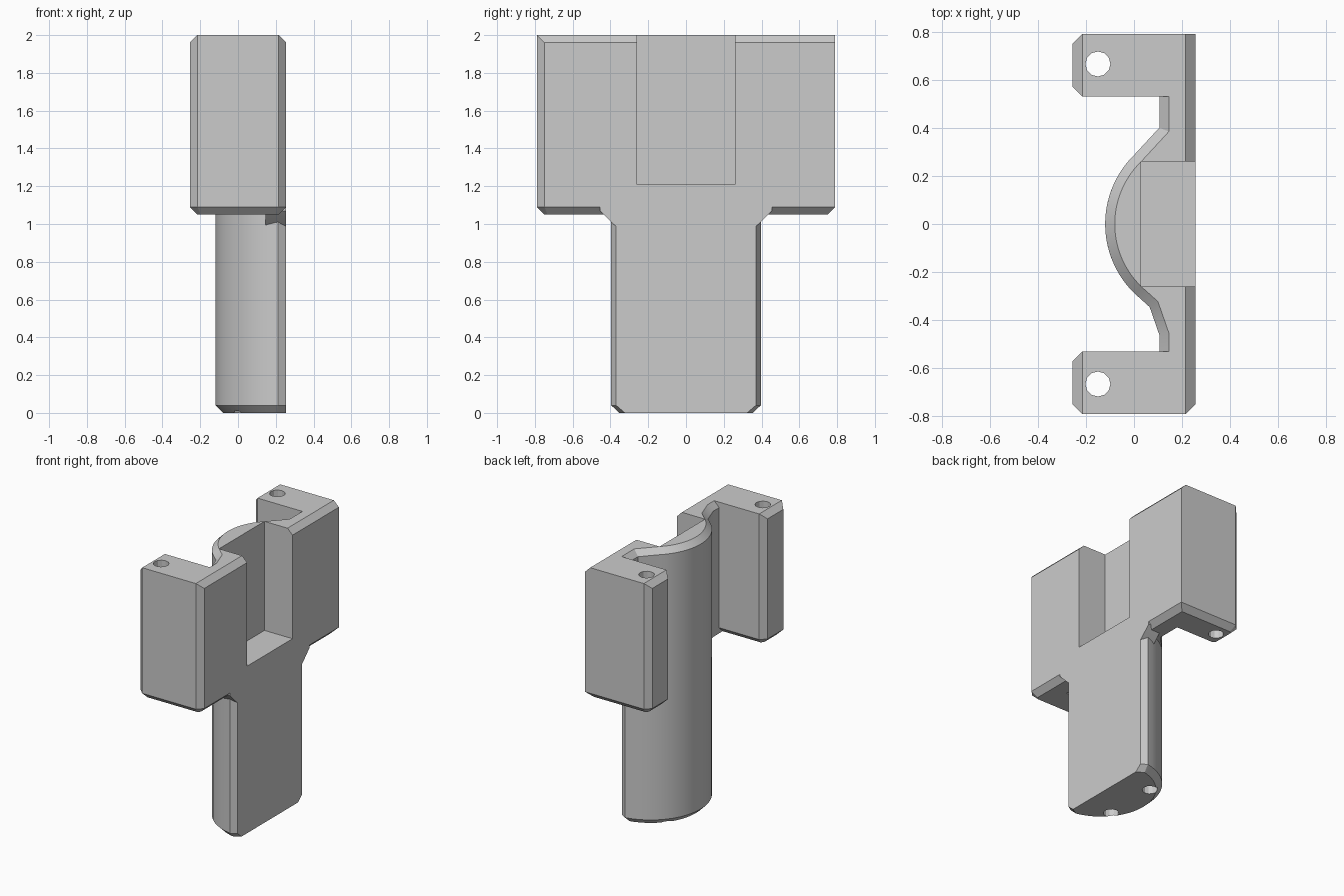
import bpy, bmesh, math
from mathutils import Matrix, Vector

if "Cube" in bpy.data.objects:
    bpy.data.objects.remove(bpy.data.objects["Cube"], do_unlink=True)

grey = bpy.data.materials.new("plain_grey")
grey.use_nodes = True
colour = (0.6, 0.6, 0.6, 1)
grey.diffuse_color = colour
grey.node_tree.nodes["Principled BSDF"].inputs["Base Color"].default_value = colour

BACK, LOW, TOP, CUT = 0.255, 1.05, 2.0, 0.04


def finish(name, bm):
    bmesh.ops.recalc_face_normals(bm, faces=bm.faces)
    mesh = bpy.data.meshes.new(name)
    bm.to_mesh(mesh)
    bm.free()
    mesh.materials.append(grey)
    obj = bpy.data.objects.new(name, mesh)
    bpy.context.collection.objects.link(obj)
    return obj


def extrude(points, offset):
    bm = bmesh.new()
    face = bm.faces.new([bm.verts.new(p) for p in points])
    new = bmesh.ops.extrude_face_region(bm, geom=[face])["geom"]
    bmesh.ops.translate(bm, vec=offset,
                        verts=[v for v in new if isinstance(v, bmesh.types.BMVert)])
    return bm


def prism(name, outline, z0, z1, chamfered=None):
    """Upright prism; chamfered(midpoint) picks the edges to cut."""
    bm = extrude([(x, y, z0) for x, y in outline], (0, 0, z1 - z0))
    if chamfered:
        edges = [e for e in bm.edges
                 if abs(e.verts[0].co.z - e.verts[1].co.z) < 0.001
                 and chamfered((e.verts[0].co + e.verts[1].co) / 2)]
        bmesh.ops.bevel(bm, geom=edges, offset=CUT, segments=1,
                        affect='EDGES', clamp_overlap=False)
    return finish(name, bm)


def box(name, lo, hi):
    return prism(name, [(lo[0], lo[1]), (hi[0], lo[1]), (hi[0], hi[1]), (lo[0], hi[1])],
                 lo[2], hi[2])


def rod(name, x, y, z0, z1, r=0.052):
    ring = [(x + r * math.cos(i * math.tau / 12), y + r * math.sin(i * math.tau / 12))
            for i in range(12)]
    return prism(name, ring, z0, z1)


def subtract(obj, cutter):
    cutter.hide_render = True
    mod = obj.modifiers.new("cut", 'BOOLEAN')
    mod.operation, mod.solver, mod.object = 'DIFFERENCE', 'EXACT', cutter
    bpy.context.view_layer.objects.active = obj
    bpy.ops.object.modifier_apply(modifier=mod.name)
    bpy.data.objects.remove(cutter, do_unlink=True)


def arc(limit, steps=24):
    """Points of the rounded side, from -limit to +limit degrees."""
    angles = [math.radians(limit * (2 * i / steps - 1)) for i in range(steps + 1)]
    return [(0.282 - 0.402 * math.cos(a), 0.402 * math.sin(a)) for a in angles]


# Rounded grip, chamfered around its foot, with two blind holes
grip = prism("grip", [(BACK, -0.37)] + arc(80) + [(BACK, 0.37)], 0, 1.15,
             lambda m: m.z < 0.01 and m.x < BACK - 0.01)
for y in (-0.2, 0.2):
    subtract(grip, rod("foot_hole", 0.03, y, -0.1, 0.3))

# Upper core: web plates blending into the rounded side
core = prism("core", [(BACK, -0.6), (0.105, -0.6), (0.105, -0.46), (0.065, -0.345)]
             + arc(46) + [(0.105, 0.4), (0.105, 0.6), (BACK, 0.6)], LOW, TOP,
             lambda m: abs(m.y) < 0.59 and (m.z > 1.9 or m.x > 0.25))
subtract(core, box("pocket", (0.03, -0.26, 1.21), (0.4, 0.26, 2.2)))

# Side ears with chamfers and upright through holes
for side, label in ((1, "left"), (-1, "right")):
    outline = [(BACK, 0.53), (-0.215, 0.53), (-BACK, 0.57), (-BACK, 0.75), (-0.215, 0.79)]
    outline += [(BACK, 0.79)] if side > 0 else [(0.215, 0.79), (BACK, 0.75)]
    ear = prism(label + "_ear", [(x, y * side) for x, y in outline], LOW, TOP,
                lambda m: m.z < 1.1 or abs(m.x) > 0.25)
    subtract(ear, rod("ear_hole", -0.15, 0.665 * side, 0.9, 2.2))

    # Small sloped gusset under the web
    slope = [(0.36, 0.98), (0.385, 1.0), (0.455, LOW + 0.02), (0.455, 1.1), (0.36, 1.1)]
    finish(label + "_gusset",
           extrude([(0.145, y * side, z) for y, z in slope], (BACK - 0.145, 0, 0)))

# Smooth the rounded surfaces, keep the chamfers crisp
bpy.ops.object.select_all(action='DESELECT')
for obj in bpy.context.collection.objects:
    if obj.type == 'MESH' and obj.data.materials and obj.data.materials[0] == grey:
        obj.select_set(True)
        bpy.context.view_layer.objects.active = obj
bpy.ops.object.shade_smooth_by_angle(angle=math.radians(25))
